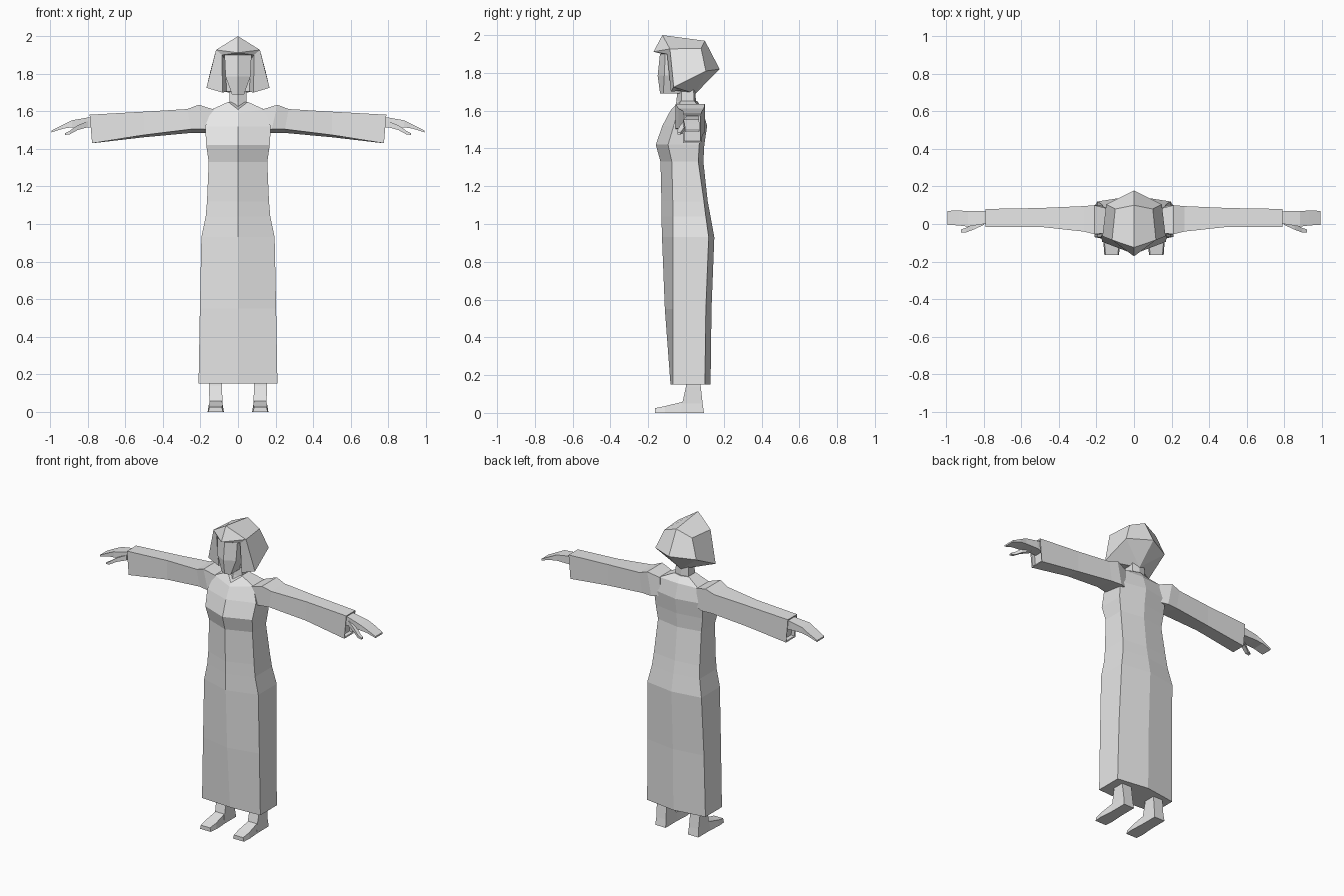
import bpy, bmesh

grey = bpy.data.materials.new("light_grey")
grey.diffuse_color = (0.8, 0.8, 0.8, 1)


def make(name, verts, faces, mirror=False):
    """Mesh object; with mirror=True a copy across x = 0 is welded on."""
    bm = bmesh.new()
    for s in ((1, -1) if mirror else (1,)):
        vs = [bm.verts.new((x * s, y, z)) for x, y, z in verts]
        for f in faces:
            bm.faces.new([vs[i] for i in f])
    bmesh.ops.remove_doubles(bm, verts=bm.verts, dist=0.0005)
    bmesh.ops.recalc_face_normals(bm, faces=bm.faces)
    me = bpy.data.meshes.new(name)
    bm.to_mesh(me)
    bm.free()
    me.materials.append(grey)
    ob = bpy.data.objects.new(name, me)
    bpy.context.collection.objects.link(ob)
    return ob


def loft(name, rings, mirror=False):
    """Skin a list of equal rings and cap both ends."""
    n = len(rings[0])
    verts = [p for r in rings for p in r]
    faces = [(k * n + i, k * n + (i + 1) % n, (k + 1) * n + (i + 1) % n, (k + 1) * n + i)
             for k in range(len(rings) - 1) for i in range(n)]
    faces += [tuple(range(n)), tuple(range(len(verts) - n, len(verts)))]
    return make(name, verts, faces, mirror)


def hexring(z, w, fc, fs, bs, bc, drop=0.0):
    """Six-sided section: front centre, sides, back centre."""
    return [(0, fc, z - drop), (w, fs, z), (w, bs, z), (0, bc, z), (-w, bs, z), (-w, fs, z)]


def xring(x, y0, y1, z0, z1, lean=0.0, lift=0.0):
    """Four-sided section across an arm."""
    return [(x - lean, y0, z0 + lift), (x - lean, y1, z0), (x, y1, z1), (x, y0, z1)]


def zring(z, x0, x1, y0, y1, slope=0.0):
    """Four-sided section across a leg."""
    return [(x0, y0, z), (x1, y0, z), (x1, y1, z + slope), (x0, y1, z + slope)]


# Long dress: height, half width, front centre, front side, back side, back centre
loft("dress", [hexring(*r) for r in (
    (0.15, 0.21, -0.082, -0.07, 0.10, 0.13),
    (0.55, 0.203, -0.112, -0.07, 0.105, 0.135),
    (0.93, 0.195, -0.127, -0.07, 0.12, 0.15),
    (1.04, 0.172, -0.13, -0.07, 0.105, 0.13),
    (1.12, 0.165, -0.13, -0.07, 0.095, 0.115),
    (1.33, 0.156, -0.135, -0.075, 0.065, 0.092),
    (1.42, 0.169, -0.16, -0.095, 0.07, 0.097),
    (1.52, 0.175, -0.125, -0.065, 0.08, 0.112),
    (1.61, 0.14, -0.088, -0.04, 0.075, 0.085, 0.02),
    (1.65, 0.052, -0.075, -0.03, 0.045, 0.06, 0.04))])

# Neck
loft("neck", [hexring(1.60, 0.05, -0.065, -0.03, 0.045, 0.058),
              hexring(1.65, 0.046, -0.05, -0.025, 0.042, 0.052),
              hexring(1.74, 0.044, -0.045, -0.025, 0.04, 0.05)])

# Face
loft("face", [hexring(1.69, 0.032, -0.137, -0.12, 0.0, 0.02),
              hexring(1.785, 0.066, -0.15, -0.115, 0.03, 0.05),
              hexring(1.90, 0.072, -0.138, -0.11, 0.03, 0.05)])

# Bobbed hair with a pointed fringe, half described and mirrored
hair = [(0, -0.125, 2.0), (0, 0.10, 1.97), (0, 0.178, 1.82), (0, 0.05, 1.69),
        (0, -0.172, 1.912),                                # 4 fringe tip
        (0.117, -0.085, 1.927), (0.10, 0.08, 1.93),        # 5, 6 temple and crown
        (0.148, 0.105, 1.81), (0.168, -0.065, 1.725),      # 7, 8 back and lower corner
        (0.085, -0.10, 1.90), (0.083, -0.08, 1.70),        # 9, 10 opening edge
        (0.07, -0.05, 1.88), (0.06, -0.04, 1.705),         # 11, 12 inner wall
        (0, -0.05, 1.88), (0, -0.03, 1.71)]
make("hair", hair, [(0, 4, 5), (4, 9, 5), (0, 5, 6, 1), (1, 6, 7, 2), (5, 8, 7, 6),
                    (5, 9, 10, 8), (2, 7, 3), (7, 8, 3), (8, 10, 12), (8, 12, 3),
                    (12, 14, 3), (9, 11, 12, 10), (4, 13, 11, 9), (11, 13, 14, 12)], True)

# Wide sleeves with a slightly recessed cuff
loft("sleeves", [xring(0.13, -0.045, 0.08, 1.49, 1.61),
                 xring(0.21, -0.055, 0.10, 1.485, 1.635, 0.03, 0.02),
                 xring(0.27, -0.04, 0.095, 1.485, 1.612, 0.02, 0.02),
                 xring(0.50, -0.015, 0.085, 1.462, 1.598, 0, 0.012),
                 xring(0.79, -0.015, 0.08, 1.43, 1.582, 0.013),
                 xring(0.788, -0.008, 0.073, 1.438, 1.574, 0.013),
                 xring(0.765, -0.008, 0.073, 1.44, 1.574, 0.013)], True)

# Mitten hands and thumbs
loft("hands", [xring(0.76, 0.0, 0.065, 1.51, 1.572),
               xring(0.80, 0.0, 0.068, 1.515, 1.567),
               xring(0.885, -0.014, 0.068, 1.515, 1.552),
               xring(0.93, -0.008, 0.072, 1.508, 1.53),
               xring(0.993, -0.004, 0.07, 1.488, 1.498)], True)
loft("thumbs", [xring(0.80, -0.005, 0.03, 1.515, 1.548),
                xring(0.855, -0.03, 0.0, 1.50, 1.525),
                xring(0.895, -0.045, -0.02, 1.478, 1.497),
                xring(0.92, -0.045, -0.028, 1.474, 1.484)], True)

# Ankles and feet
loft("ankles", [zring(0.20, 0.085, 0.155, 0.005, 0.075),
                zring(0.14, 0.085, 0.155, 0.0, 0.078),
                zring(0.05, 0.083, 0.152, -0.02, 0.088),
                zring(0.0, 0.08, 0.155, -0.03, 0.095)], True)
foot = [[(x0, y, 0), (x1, y, 0), (x1 - 0.006, y, h), (x0 + 0.006, y, h)] for x0, x1, y, h in (
    (0.08, 0.155, 0.06, 0.07), (0.08, 0.155, -0.02, 0.058),
    (0.075, 0.162, -0.11, 0.036), (0.08, 0.158, -0.165, 0.025))]
loft("feet", foot, True)
